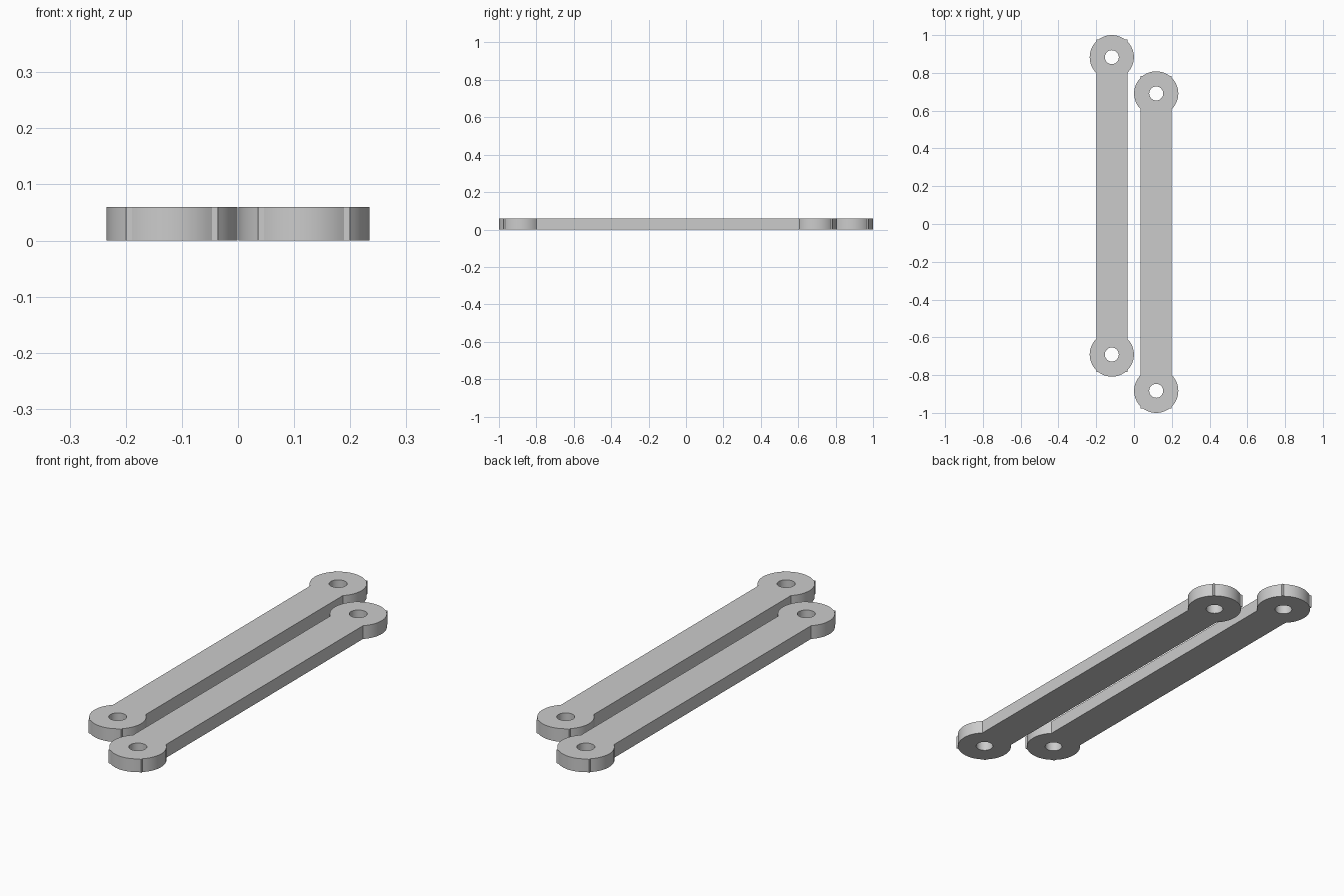
import bpy, bmesh
from math import sin, cos, asin, acos, pi, radians
from mathutils import Vector

cube = bpy.data.objects.get("Cube")
if cube:
    bpy.data.objects.remove(cube, do_unlink=True)

R, HOLE, HALF_W, END, THICK = 0.117, 0.037, 0.082, 0.093, 0.06
HALF_LEN = 0.787   # half the distance between pin holes

grey = bpy.data.materials.new("plain grey")
grey.use_nodes = True
colour = (0.6, 0.6, 0.6, 1)
grey.diffuse_color = colour
grey.node_tree.nodes["Principled BSDF"].inputs["Base Color"].default_value = colour


def arc(start, end, radius, steps):
    return [Vector((radius * cos(start + (end - start) * i / steps),
                    radius * sin(start + (end - start) * i / steps), 0))
            for i in range(steps + 1)]


def end_outline():
    # Round eye with the square corners of the bar just showing through
    side = acos(HALF_W / R)
    tip = asin(END / R)
    corner = Vector((HALF_W, END, 0))
    pts = arc(-side, side, R, 16) + [corner] + arc(tip, pi - tip, R, 14)
    pts += [Vector((-HALF_W, END, 0))] + arc(pi - side, pi + side, R, 16)
    return [p + Vector((0, HALF_LEN, 0)) for p in pts]


def add_loop(bm, pts):
    verts = [bm.verts.new(p) for p in pts]
    return [bm.edges.new((v, verts[i - 1])) for i, v in enumerate(verts)]


def link(name, x, y):
    bm = bmesh.new()
    # Outer outline: one end and the same end turned half round
    end = end_outline()
    edges = add_loop(bm, end + [-p for p in end])
    # Pin holes
    for s in (-1, 1):
        centre = Vector((0, s * HALF_LEN, 0))
        edges += add_loop(bm, [p + centre for p in arc(0, 2 * pi, HOLE, 40)[:-1]])
    bmesh.ops.triangle_fill(bm, edges=edges, use_beauty=True, normal=(0, 0, 1))
    # Thickness
    ext = bmesh.ops.extrude_face_region(bm, geom=bm.faces[:], use_keep_orig=True)
    top = [g for g in ext["geom"] if isinstance(g, bmesh.types.BMVert)]
    bmesh.ops.translate(bm, verts=top, vec=(0, 0, THICK))
    bmesh.ops.recalc_face_normals(bm, faces=bm.faces[:])
    mesh = bpy.data.meshes.new(name)
    bm.to_mesh(mesh)
    bm.free()
    mesh.materials.append(grey)
    obj = bpy.data.objects.new(name, mesh)
    obj.location = (x, y, 0)
    bpy.context.collection.objects.link(obj)
    bpy.ops.object.select_all(action="DESELECT")
    obj.select_set(True)
    bpy.context.view_layer.objects.active = obj
    bpy.ops.object.shade_smooth_by_angle(angle=radians(30))


# Two matching links, staggered lengthwise
link("right_link", -0.1175, 0.096)
link("left_link", 0.1175, -0.096)
